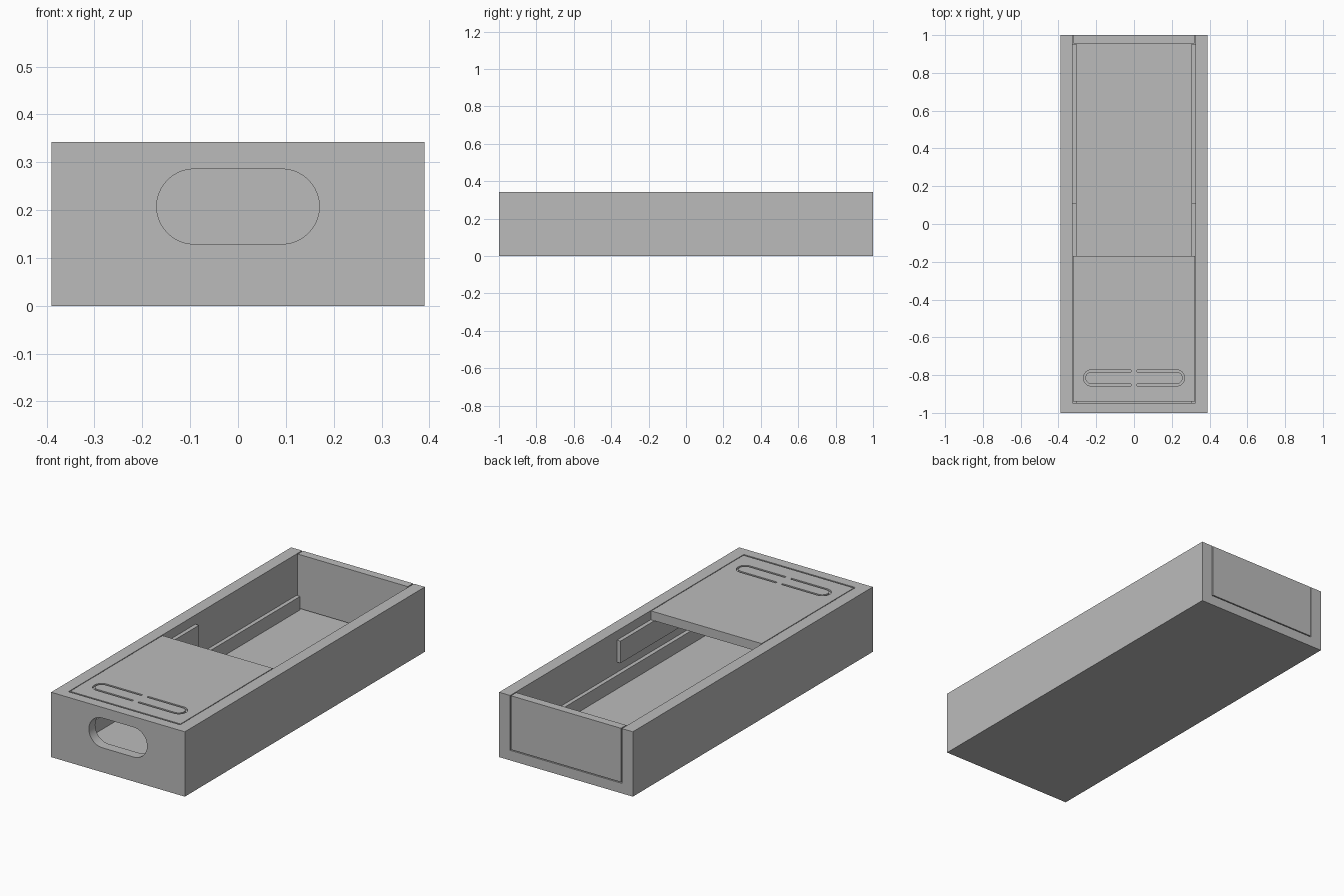
import bpy, bmesh, math
from mathutils import Vector

if "Cube" in bpy.data.objects:
    bpy.data.objects.remove(bpy.data.objects["Cube"])

mat = bpy.data.materials.new("plain_grey")
mat.diffuse_color = (0.5, 0.5, 0.5, 1)
mat.use_nodes = True
mat.node_tree.nodes["Principled BSDF"].inputs["Base Color"].default_value = mat.diffuse_color


def prism(name, pts, depth):
    """Closed outline extruded along a depth vector."""
    bm = bmesh.new()
    face = bm.faces.new([bm.verts.new(p) for p in pts])
    ext = bmesh.ops.extrude_face_region(bm, geom=[face])
    verts = [v for v in ext["geom"] if isinstance(v, bmesh.types.BMVert)]
    bmesh.ops.translate(bm, verts=verts, vec=Vector(depth))
    bmesh.ops.recalc_face_normals(bm, faces=bm.faces[:])
    me = bpy.data.meshes.new(name)
    bm.to_mesh(me)
    bm.free()
    ob = bpy.data.objects.new(name, me)
    bpy.context.collection.objects.link(ob)
    me.materials.append(mat)
    return ob


def box(name, x0, x1, y0, y1, z0, z1):
    pts = [(x0, y0, z0), (x1, y0, z0), (x1, y1, z0), (x0, y1, z0)]
    return prism(name, pts, (0, 0, z1 - z0))


def cut(ob, cutter):
    mod = ob.modifiers.new("cut", 'BOOLEAN')
    mod.operation = 'DIFFERENCE'
    mod.solver = 'EXACT'
    mod.object = cutter
    bpy.context.view_layer.objects.active = ob
    bpy.ops.object.modifier_apply(modifier=mod.name)
    bpy.data.objects.remove(cutter, do_unlink=True)


def arc(cx, cy, r, a0, a1, n=20):
    return [(cx + r * math.cos(a0 + (a1 - a0) * i / n),
             cy + r * math.sin(a0 + (a1 - a0) * i / n)) for i in range(n + 1)]


def smooth(ob):
    bpy.ops.object.select_all(action='DESELECT')
    ob.select_set(True)
    bpy.context.view_layer.objects.active = ob
    bpy.ops.object.shade_smooth_by_angle(angle=math.radians(30))


H, FLOOR, WALL, Q = 0.342, 0.053, 0.326, math.pi / 2

# Outer case: open at the top and back, oval opening in the front wall
case = box("case", -0.39, 0.39, -1, 1, 0, H)
cut(case, box("cavity_cutter", -WALL, WALL, -0.947, 1.1, FLOOR, 0.5))
oval = arc(0.0915, 0.2075, 0.0785, -Q, Q) + arc(-0.0915, 0.2075, 0.0785, Q, 3 * Q)
cut(case, prism("oval_cutter", [(x, -1.1, z) for x, z in oval], (0, 0.3, 0)))
smooth(case)

# Back panel, set in with a narrow seam
box("back_panel", -0.321, 0.321, 0.956, 1, FLOOR + 0.005, H)

# Lid with two C-shaped finger grooves
lid = box("lid", -0.322, 0.322, -0.939, -0.17, 0.295, H)
for s in (-1, 1):
    c = ([(0.016, 0.043)] + arc(0.225, 0, 0.043, Q, -Q) + [(0.016, -0.043), (0.016, -0.032)]
         + arc(0.225, 0, 0.032, -Q, Q) + [(0.016, 0.032)])
    cut(lid, prism("groove_cutter", [(s * x, y - 0.815, H - 0.01) for x, y in c], (0, 0, 0.05)))
smooth(lid)

# Rails along both inner walls: low runners and upper lid supports
for side, s in (("left", -1), ("right", 1)):
    a, b = sorted((s * 0.305, s * WALL))
    box(side + "_floor_runner", a, b, -0.947, 0.953, FLOOR, 0.124)
    box(side + "_lid_support", a, b, -0.947, 0.11, 0.178, 0.294)
